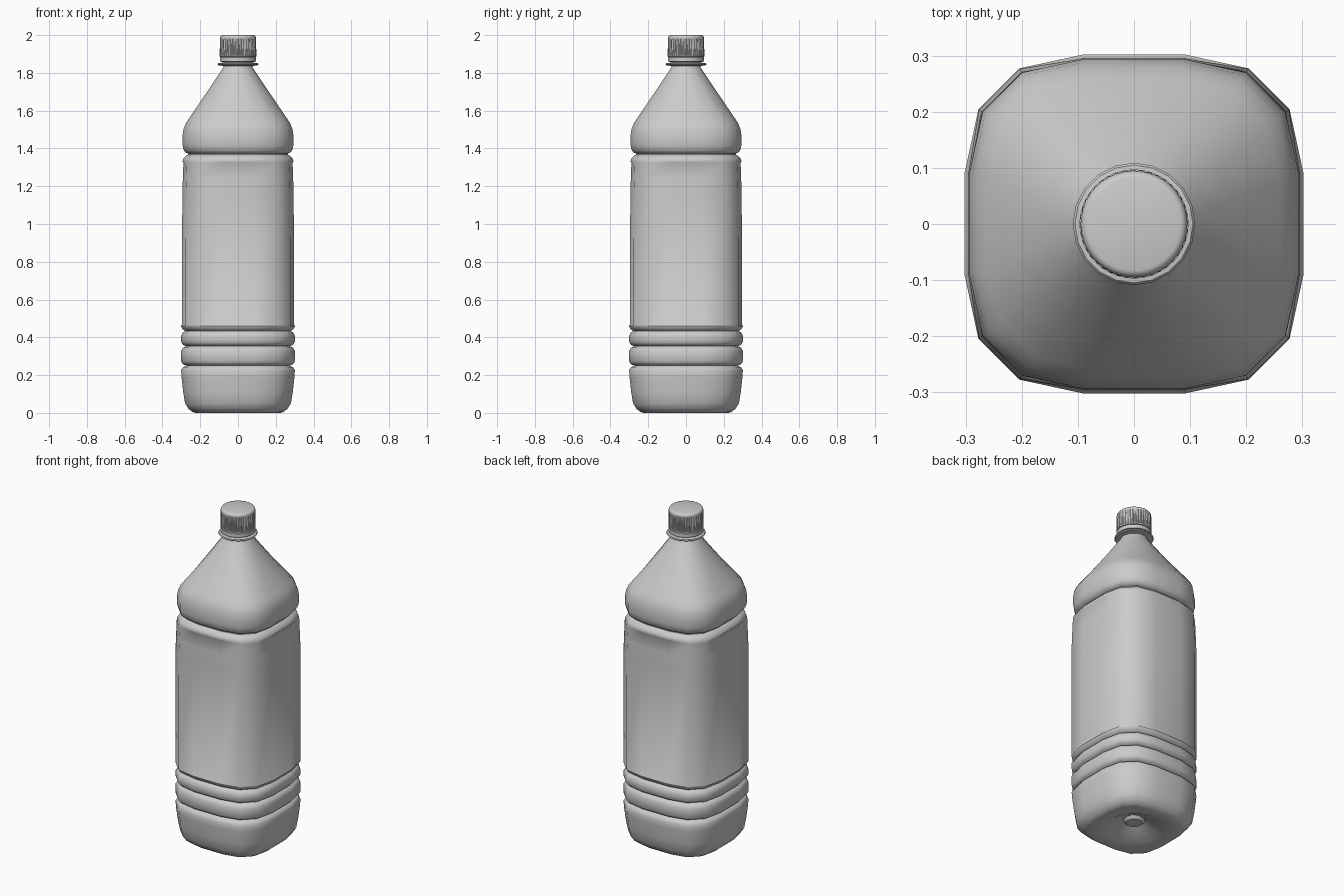
import bpy, bmesh, math

if "Cube" in bpy.data.objects:
    bpy.data.objects.remove(bpy.data.objects["Cube"])

# Rounded-square section: one corner, repeated by quarter turns (unit half-width)
CORNER = [(1.0, 0.30), (0.918, 0.677), (0.677, 0.918), (0.30, 1.0)]
SQUARE = []
for q in range(4):
    c, s = round(math.cos(q * math.pi / 2)), round(math.sin(q * math.pi / 2))
    SQUARE += [(c * x - s * y, s * x + c * y) for x, y in CORNER]


def body_ring(r, z):
    """Section of half-width r: square below, turning round up the shoulder and in the base."""
    blend = 1 if r < 0.2 and z < 0.1 else min(1, max(0, (z - 1.53) / 0.3))
    inset = 0.006 if 0.465 < z < 1.328 else 0  # label panel pressed into the flat sides
    ring = []
    for i, (x, y) in enumerate(SQUARE):
        a = math.radians(11.25 + 22.5 * i)
        px = r * ((1 - blend) * x + blend * math.cos(a))
        py = r * ((1 - blend) * y + blend * math.sin(a))
        if abs(x) > 0.99:
            px -= math.copysign(inset, x)
        if abs(y) > 0.99:
            py -= math.copysign(inset, y)
        ring.append((px, py, z))
    return ring


def round_ring(r, z, n, depth=0.0):
    """Circle of n points; depth pushes alternate pairs of points inwards for grip ridges."""
    ring = []
    for i in range(n):
        a, k = 2 * math.pi * i / n, r - depth * (i // 2 % 2)
        ring.append((k * math.cos(a), k * math.sin(a), z))
    return ring


def groove(z, r, depth):
    """Profile points of a rounded groove between two bulging ribs."""
    return [(r, z - 0.025), (r - 0.009, z - 0.008), (r - depth, z),
            (r - 0.009, z + 0.008), (r, z + 0.022)]


def loft(name, rings, angle=40):
    bm = bmesh.new()
    vs = [[bm.verts.new(p) for p in ring] for ring in rings]
    n = len(vs[0])
    for a, b in zip(vs, vs[1:]):
        for i in range(n):
            j = (i + 1) % n
            bm.faces.new((a[i], a[j], b[j], b[i]))
    bm.faces.new(vs[0][::-1])
    bm.faces.new(vs[-1])
    bmesh.ops.recalc_face_normals(bm, faces=bm.faces)
    me = bpy.data.meshes.new(name)
    bm.to_mesh(me)
    bm.free()
    ob = bpy.data.objects.new(name, me)
    bpy.context.collection.objects.link(ob)
    bpy.ops.object.select_all(action='DESELECT')
    ob.select_set(True)
    bpy.context.view_layer.objects.active = ob
    bpy.ops.object.shade_smooth_by_angle(angle=math.radians(angle))
    return ob


# Bottle body: hollow base with centre dimple, then the foot
profile = [(0.045, 0.042), (0.06, 0.058), (0.165, 0.006),
           (0.225, 0.0), (0.243, 0.006), (0.262, 0.022), (0.28, 0.05), (0.29, 0.11), (0.299, 0.19)]
# Three rib grooves
for z, depth in ((0.25, 0.027), (0.353, 0.027), (0.434, 0.021)):
    profile += groove(z, 0.301, depth)
# Label panel and waist groove
profile += [(0.302, 0.461), (0.302, 0.466), (0.301, 1.15), (0.298, 1.24), (0.295, 1.325),
            (0.294, 1.33), (0.29, 1.345), (0.28, 1.358), (0.264, 1.367), (0.264, 1.373)]
# Shoulder bulge, cone and neck
profile += [(0.277, 1.378), (0.288, 1.392), (0.294, 1.42), (0.294, 1.465), (0.289, 1.50),
            (0.278, 1.53), (0.262, 1.556)]
profile += [(0.262 - 0.177 * t / 4, 1.556 + 0.264 * t / 4) for t in range(1, 5)]
profile += [(0.077, 1.833), (0.077, 1.875)]
loft("bottle_body", [body_ring(r, z) for r, z in profile])

# Neck support flange
loft("neck_flange", [round_ring(r, z, 20) for r, z in
                     ((0.078, 1.836), (0.105, 1.841), (0.109, 1.846), (0.105, 1.851), (0.078, 1.855))])

# Tamper ring under the cap
loft("tamper_ring", [round_ring(r, z, 32) for r, z in
                     ((0.078, 1.858), (0.096, 1.86), (0.096, 1.882), (0.088, 1.885))])

# Ridged screw cap: plain rim, ridged wall, rounded top
N = 160
cap = [round_ring(0.088, 1.884, N), round_ring(0.097, 1.886, N), round_ring(0.097, 1.893, N)]
cap += [round_ring(0.097, 1.894, N, 0.004), round_ring(0.096, 1.98, N, 0.004)]
for k in range(4):
    a = math.pi / 6 * k
    cap.append(round_ring(0.083 + 0.012 * math.cos(a), 1.984 + 0.016 * math.sin(a), N))
loft("screw_cap", cap)
